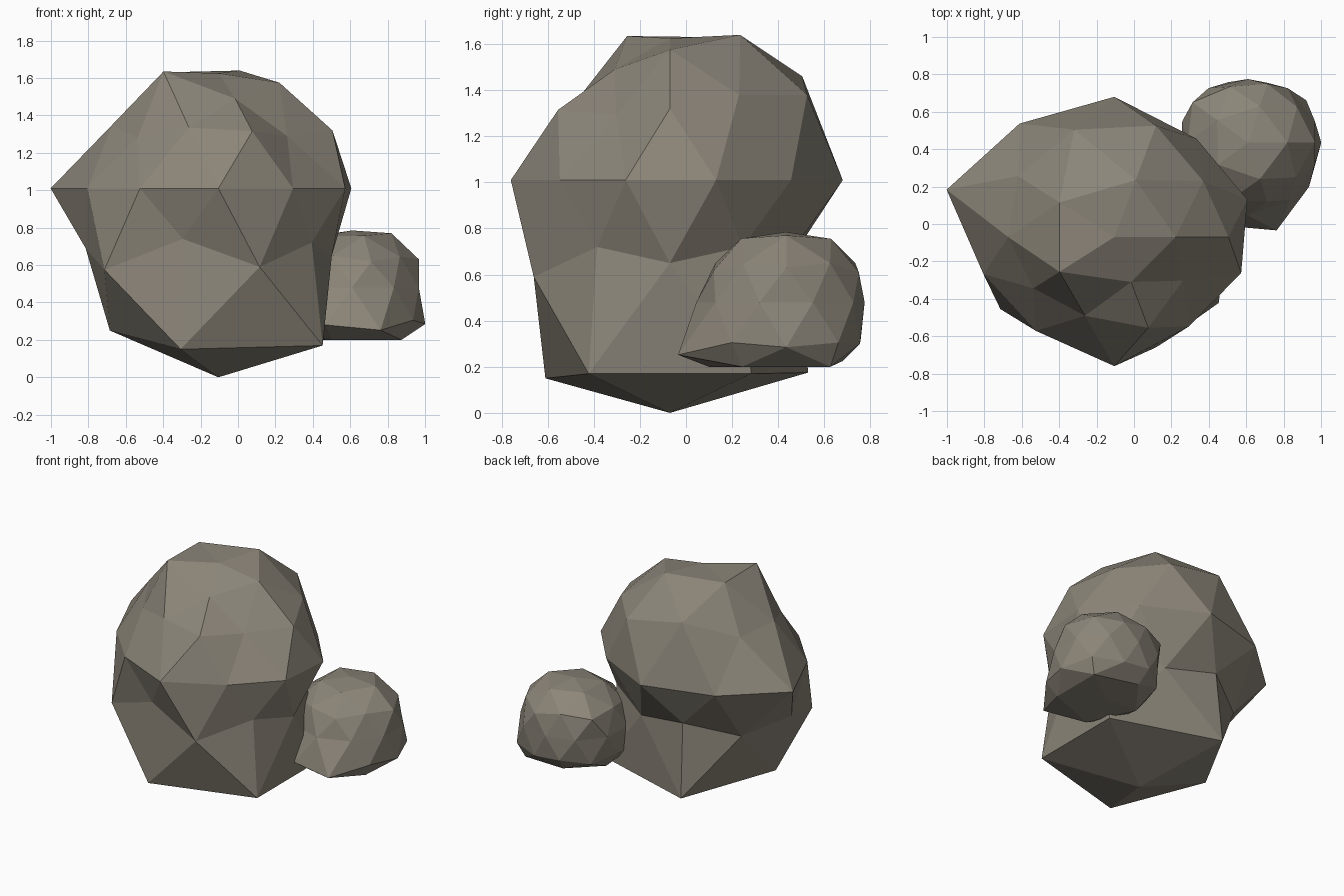
import bpy, bmesh, math

mat = bpy.data.materials.new("stone")
mat.diffuse_color = (0.26, 0.235, 0.19, 1)


def rock(name, center, stretch_x, rings):
    """Icosphere chipped ring by ring; each ring = (radial factors, heights),
    ordered bottom to top and counter-clockwise starting from +x."""
    bm = bmesh.new()
    bmesh.ops.create_icosphere(bm, subdivisions=2, radius=1)
    levels = {}
    for v in bm.verts:
        levels.setdefault(round(v.co.z, 1) + 0.0, []).append(v)
    for key, (spread, heights) in zip(sorted(levels), rings):
        ring = sorted(levels[key], key=lambda v: round(math.degrees(
            math.atan2(v.co.y, v.co.x))) % 360)
        for v, s, h in zip(ring, spread, heights):
            v.co = (center[0] + v.co.x * s * stretch_x,
                    center[1] + v.co.y * s,
                    center[2] + h)
    bmesh.ops.recalc_face_normals(bm, faces=bm.faces)
    mesh = bpy.data.meshes.new(name)
    bm.to_mesh(mesh)
    bm.free()
    mesh.materials.append(mat)
    obj = bpy.data.objects.new(name, mesh)
    bpy.context.collection.objects.link(obj)
    return obj


# Large boulder: wide foot, pinched below the middle, domed top
rock("large_boulder", (-0.105, -0.07, 1.01), 1.15, [
    ([1], [-1.01]),
    ([1.14, 1.20, 0.96, 1.08, 1.14], [-0.84, -0.835, -0.76, -0.86, -0.84]),
    ([0.62, 0.60, 0.68, 0.77, 0.73], [-0.36, -0.37, -0.39, -0.435, -0.42]),
    ([0.60, 0.65, 0.69, 0.60, 0.60], [-0.29, -0.30, -0.32, -0.27, -0.29]),
    ([0.65, 0.65, 0.75, 0.75, 0.82, 0.64, 0.62, 0.69, 0.59, 0.62], [0] * 10),
    ([0.593, 0.70, 0.62, 0.52, 0.57], [0.31, 0.37, 0.33, 0.27, 0.305]),
    ([0.60, 0.71, 0.58, 0.52, 0.465], [0.37, 0.45, 0.34, 0.325, 0.28]),
    ([0.54, 0.61, 0.60, 0.60, 0.48], [0.565, 0.63, 0.62, 0.625, 0.48]),
    ([1], [0.615]),
])

# Small stone leaning on its right, with a flattened base
rock("small_stone", (0.61, 0.435, 0.48), 1.0, [
    ([1], [-0.28]),
    ([0.62, 0.49, 0.50, 0.67, 0.62], [-0.28, -0.255, -0.28, -0.28, -0.28]),
    ([0.46, 0.395, 0.40, 0.46, 0.58], [-0.195, -0.18, -0.19, -0.21, -0.228]),
    ([0.43, 0.38, 0.40, 0.52, 0.45], [-0.175, -0.16, -0.16, -0.20, -0.175]),
    ([0.375, 0.36, 0.34, 0.36, 0.37, 0.38, 0.38, 0.39, 0.38, 0.375], [0] * 10),
    ([0.40, 0.37, 0.41, 0.38, 0.37], [0.15, 0.13, 0.15, 0.14, 0.137]),
    ([0.38, 0.37, 0.38, 0.38, 0.37], [0.17, 0.17, 0.17, 0.17, 0.165]),
    ([0.40, 0.39, 0.39, 0.38, 0.39], [0.29, 0.275, 0.28, 0.275, 0.277]),
    ([1], [0.305]),
])
